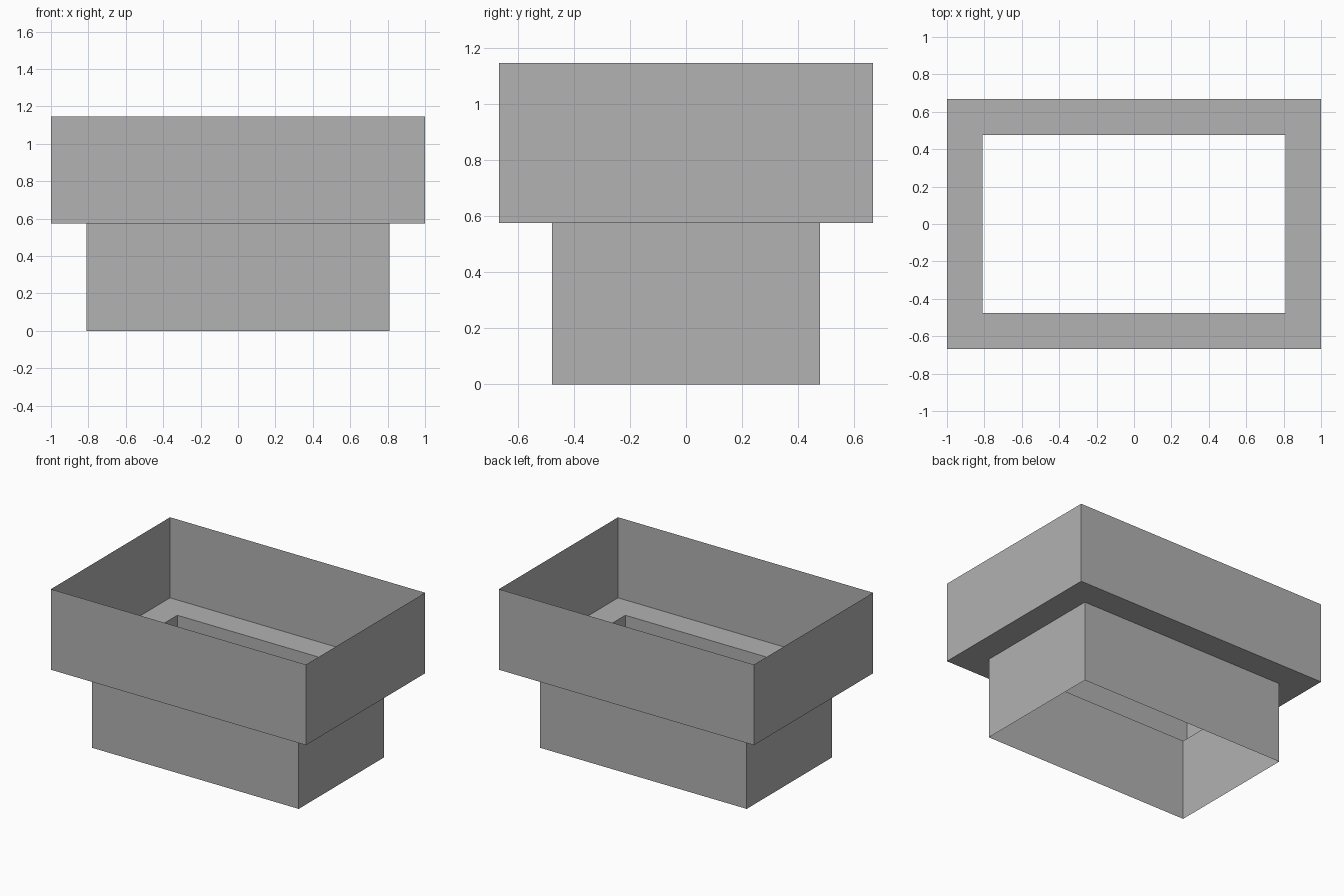
import bpy, bmesh

if "Cube" in bpy.data.objects:
    bpy.data.objects.remove(bpy.data.objects["Cube"])

grey = bpy.data.materials.new("plain_grey")
grey.diffuse_color = (0.445, 0.445, 0.445, 1)
grey.use_nodes = True
grey.node_tree.nodes["Principled BSDF"].inputs["Base Color"].default_value = grey.diffuse_color

# Half sizes and heights
OUTER = (1.0, 0.667)
INNER = (0.81, 0.477)
LEDGE_Z, TOP_Z = 0.575, 1.146


def rect_ring(bm, half, z):
    return [bm.verts.new((sx * half[0], sy * half[1], z))
            for sx, sy in ((-1, -1), (1, -1), (1, 1), (-1, 1))]


def rect_band(name, half_a, z_a, half_b, z_b):
    """Open sheet joining two rectangles, without thickness."""
    bm = bmesh.new()
    a, b = rect_ring(bm, half_a, z_a), rect_ring(bm, half_b, z_b)
    for i in range(4):
        j = (i + 1) % 4
        bm.faces.new((a[i], a[j], b[j], b[i]))
    mesh = bpy.data.meshes.new(name)
    bm.to_mesh(mesh)
    bm.free()
    mesh.materials.append(grey)
    obj = bpy.data.objects.new(name, mesh)
    bpy.context.collection.objects.link(obj)
    return obj


# Narrow sleeve, open at the bottom
rect_band("lower_sleeve", INNER, 0, INNER, LEDGE_Z)
# Flat step between the two sleeves
rect_band("ledge", INNER, LEDGE_Z, OUTER, LEDGE_Z)
# Wide sleeve, open at the top
rect_band("upper_sleeve", OUTER, LEDGE_Z, OUTER, TOP_Z)
